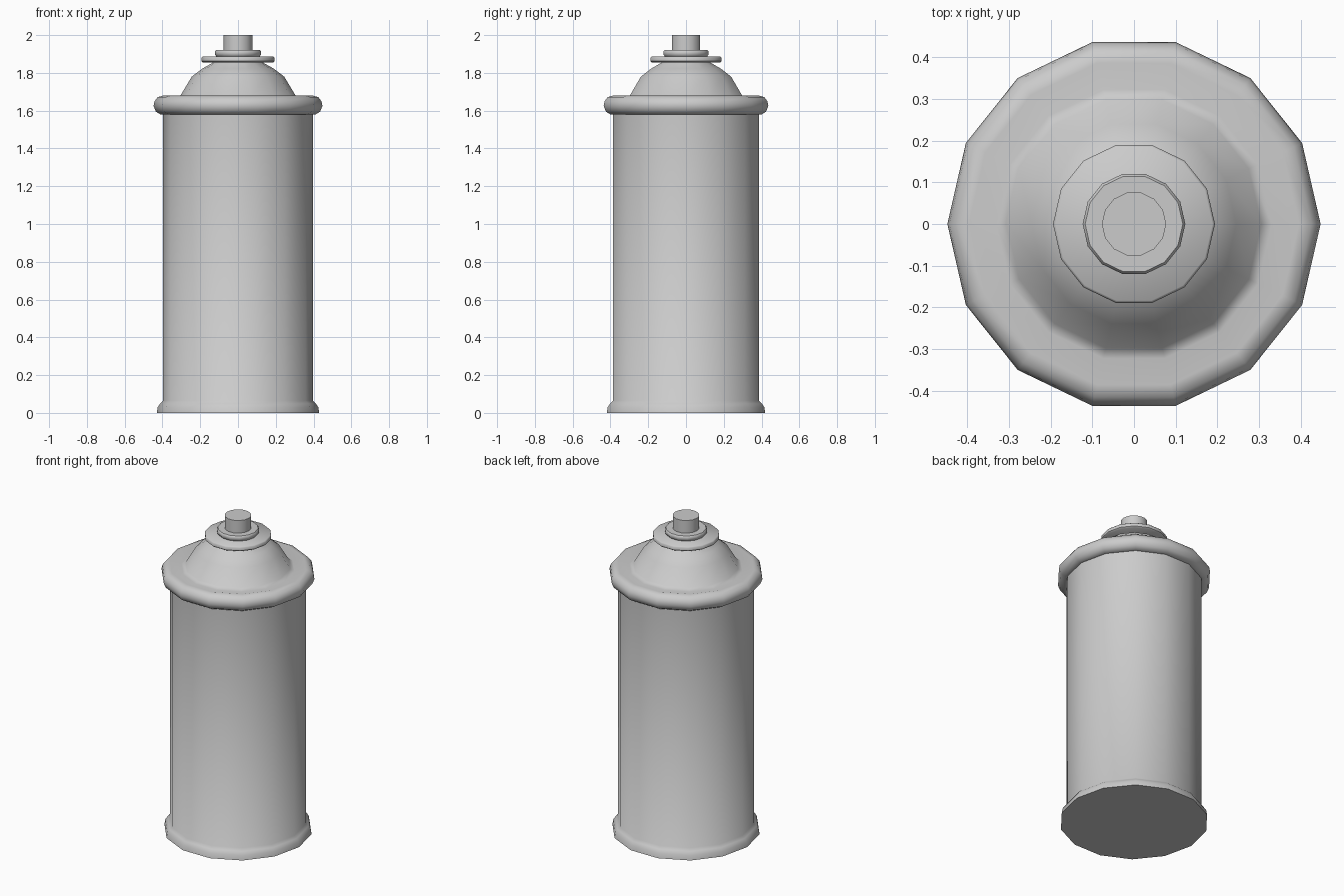
import bpy, bmesh, math

if "Cube" in bpy.data.objects:
    bpy.data.objects.remove(bpy.data.objects["Cube"])

SIDES = 14


def lathe(name, profile, angle=40):
    """Revolve (radius, height) points around z and cap both ends."""
    bm = bmesh.new()
    rings = []
    for r, z in profile:
        rings.append([bm.verts.new((r * math.cos(2 * math.pi * i / SIDES),
                                    r * math.sin(2 * math.pi * i / SIDES), z))
                      for i in range(SIDES)])
    for a, b in zip(rings, rings[1:]):
        for i in range(SIDES):
            j = (i + 1) % SIDES
            bm.faces.new((a[i], a[j], b[j], b[i]))
    bm.faces.new(rings[0][::-1])
    bm.faces.new(rings[-1])
    mesh = bpy.data.meshes.new(name)
    bm.to_mesh(mesh)
    bm.free()
    obj = bpy.data.objects.new(name, mesh)
    bpy.context.collection.objects.link(obj)
    bpy.ops.object.select_all(action='DESELECT')
    obj.select_set(True)
    bpy.context.view_layer.objects.active = obj
    bpy.ops.object.shade_smooth_by_angle(angle=math.radians(angle))
    return obj


# Can: flared foot, straight wall, rolled rim and domed shoulder
lathe("can_body", [
    (0.43, 0.0), (0.425, 0.03), (0.412, 0.05), (0.397, 0.065),
    (0.397, 1.58), (0.41, 1.58), (0.435, 1.595), (0.447, 1.625),
    (0.442, 1.65), (0.425, 1.672), (0.395, 1.68),
    (0.33, 1.665), (0.305, 1.68), (0.245, 1.78), (0.19, 1.822),
    (0.13, 1.856), (0.12, 1.87)], angle=75)

# Valve cup: wide disc, small collar and stem on top
lathe("valve_disc", [(0.185, 1.855), (0.194, 1.862), (0.194, 1.88), (0.188, 1.886)], 50)
lathe("valve_collar", [(0.11, 1.88), (0.117, 1.89), (0.123, 1.897), (0.123, 1.913), (0.117, 1.92)], 50)
lathe("spray_stem", [(0.077, 1.91), (0.077, 2.0)])
